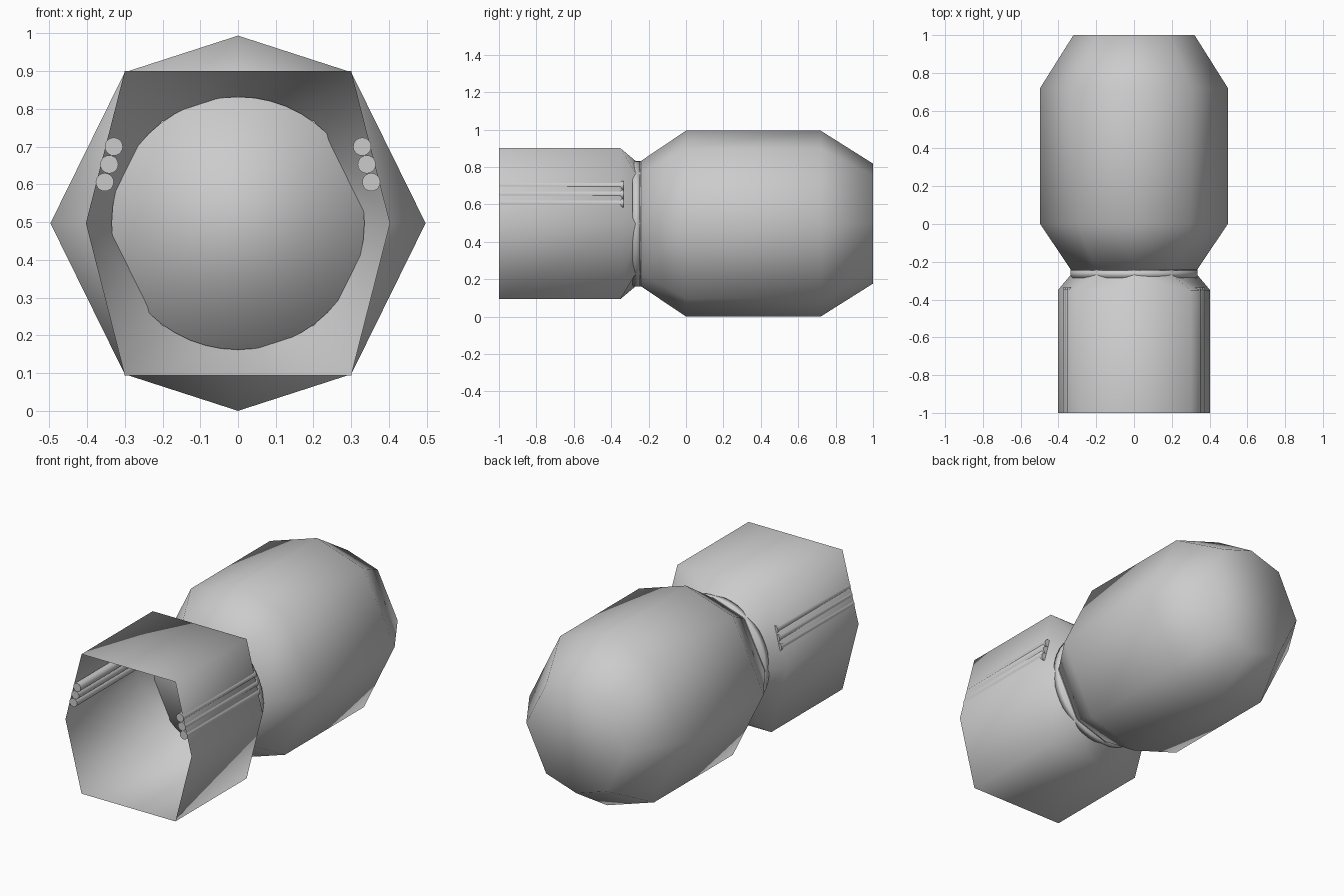
import bpy, bmesh, math

if "Cube" in bpy.data.objects:
    bpy.data.objects.remove(bpy.data.objects["Cube"])

CZ = 0.497  # height of the long axis


def octagon(a, b, c):
    """Eight (x, z) points: side radius a, diagonal corner b, top radius c."""
    return [(a, 0), (b[0], b[1]), (0, c), (-b[0], b[1]),
            (-a, 0), (-b[0], -b[1]), (0, -c), (b[0], -b[1])]


def loft(name, rings, cap_front=False, cap_back=False):
    """Skin (y, section) rings along the y axis, smooth shaded."""
    bm = bmesh.new()
    loops = [[bm.verts.new((x, y, z + CZ)) for x, z in sec] for y, sec in rings]
    n = len(loops[0])
    for p, q in zip(loops, loops[1:]):
        for i in range(n):
            j = (i + 1) % n
            bm.faces.new((p[i], p[j], q[j], q[i]))
    if cap_front:
        bm.faces.new(loops[0][::-1])
    if cap_back:
        bm.faces.new(loops[-1])
    # outward normals
    for f in bm.faces:
        f.smooth = True
        f.normal_flip()
    bmesh.ops.recalc_face_normals(bm, faces=bm.faces)
    me = bpy.data.meshes.new(name)
    bm.to_mesh(me)
    bm.free()
    ob = bpy.data.objects.new(name, me)
    bpy.context.collection.objects.link(ob)
    return ob


def circle(r, n, cx=0.0, cz=0.0):
    return [(cx + r * math.cos(2 * math.pi * i / n),
             cz + r * math.sin(2 * math.pi * i / n)) for i in range(n)]


def big(s):
    return octagon(0.497 * s, (0.3 * s, 0.4 * s), 0.497 * s)


# Large barrel body, closed at the back
loft("barrel_body", [(-0.24, big(0.675)), (0.0, big(1)), (0.72, big(1)),
                     (1.0, big(0.645))], cap_front=True, cap_back=True)

# Six-sided front tube, open at the front, tapering into the neck
tube = octagon(0.403, (0.3, 0.403), 0.403)
loft("front_tube", [(-1.0, tube), (-0.35, tube), (-0.27, big(0.675)),
                    (-0.24, big(0.675))])

# Round plate closing the neck
loft("neck_plate", [(-0.285, circle(0.335, 48)), (-0.245, circle(0.335, 48))],
     cap_front=True, cap_back=True)

# Three thin rods along each inner wall of the tube
for side, label in ((-1, "left"), (1, "right")):
    for k, (x, z) in enumerate([(0.329, 0.70), (0.341, 0.653), (0.353, 0.606)]):
        sec = circle(0.024, 20, side * x, z - CZ)
        rod = loft(f"{label}_rod_{k + 1}", [(-1.0, sec), (-0.335, sec)],
                   cap_front=True, cap_back=True)
        bpy.context.view_layer.objects.active = rod
        bpy.ops.object.select_all(action='DESELECT')
        rod.select_set(True)
        bpy.ops.object.shade_smooth_by_angle()
